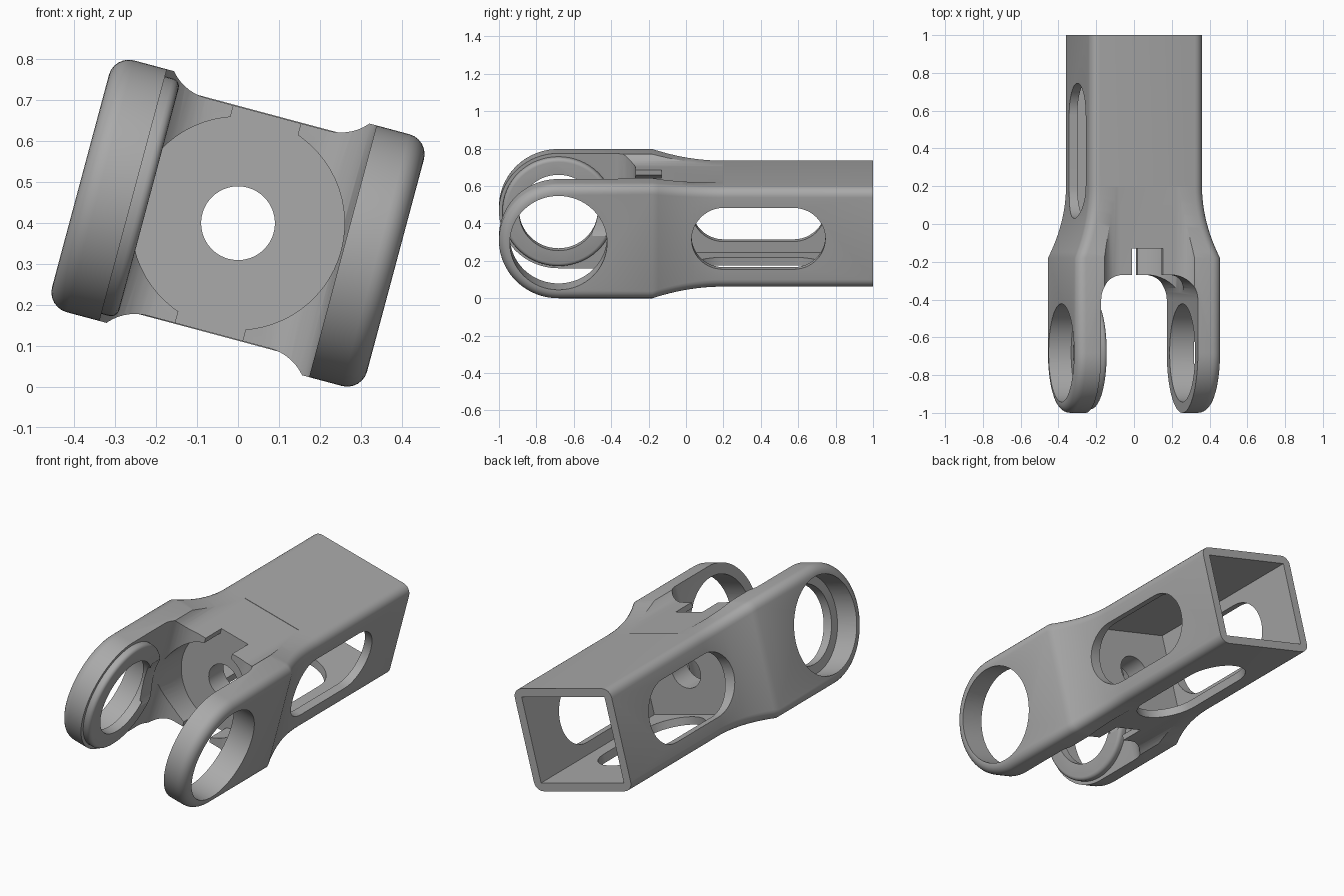
import bpy, bmesh
from math import sin, cos, pi, sqrt, radians
from mathutils import Matrix

if "Cube" in bpy.data.objects:
    bpy.data.objects.remove(bpy.data.objects["Cube"])

# Material
grey = bpy.data.materials.new("metal grey")
grey.use_nodes = True
GREY = (0.4, 0.4, 0.4, 1)
grey.diffuse_color = GREY
grey.node_tree.nodes["Principled BSDF"].inputs["Base Color"].default_value = GREY

# Main sizes
ARM_U, ARM_W = 0.398, 0.318       # half width and half height at the fork
BODY_U, BODY_W = 0.31, 0.277      # half width and half height of the tube
EYE_Y = ARM_W - 1
WALL, ROUND = 0.045, 0.05


def make(name, bm):
    bmesh.ops.recalc_face_normals(bm, faces=bm.faces)
    mesh = bpy.data.meshes.new(name)
    bm.to_mesh(mesh)
    bm.free()
    ob = bpy.data.objects.new(name, mesh)
    bpy.context.collection.objects.link(ob)
    mesh.materials.append(grey)
    return ob


def prism(name, points, axis, lo, hi):
    """Extrude a 2D outline along x, y or z."""
    place = {"x": lambda a, b, t: (t, a, b),
             "y": lambda a, b, t: (a, t, b),
             "z": lambda a, b, t: (a, b, t)}[axis]
    bm = bmesh.new()
    low, high = [[bm.verts.new(place(a, b, t)) for a, b in points] for t in (lo, hi)]
    bm.faces.new(low)
    bm.faces.new(high)
    for i in range(len(points)):
        j = (i + 1) % len(points)
        bm.faces.new((low[i], low[j], high[j], high[i]))
    return make(name, bm)


def arc(ca, cb, r, start, end, n):
    return [(ca + r * cos(start + (end - start) * i / n),
             cb + r * sin(start + (end - start) * i / n)) for i in range(n + 1)]


def circle(ca, cb, r):
    return arc(ca, cb, r, 0, 2 * pi, 64)[:-1]


def rect(a0, a1, b0, b1):
    return [(a0, b0), (a1, b0), (a1, b1), (a0, b1)]


def combine(target, tool, operation="DIFFERENCE"):
    tool.hide_render = True
    mod = target.modifiers.new("combine", "BOOLEAN")
    mod.operation, mod.solver, mod.object = operation, "EXACT", tool
    bpy.context.view_layer.objects.active = target
    bpy.ops.object.modifier_apply(modifier=mod.name)
    bpy.data.objects.remove(tool)


def flare(y):
    """1 at the fork, easing to 0 along the tube."""
    return min(1, max(0, (0.2 - y) / 0.38)) ** 2


def outer_block():
    """Solid outside shape: rounded fork end flaring down to the tube."""
    straight = [1, 0.2] + [0.2 - 0.38 * i / 12 for i in range(1, 13)]
    arc_n, fillet_n = 28, 6

    def ring(bm, side, t):
        inset, shrink = ROUND * (1 - sin(t)), ROUND * (1 - cos(t))
        top = [(y, BODY_W + (ARM_W - BODY_W) * flare(y) - shrink) for y in straight]
        top += [(EYE_Y - (ARM_W - shrink) * sin(a), (ARM_W - shrink) * cos(a))
                for a in [pi / 2 * i / arc_n for i in range(arc_n)]]
        outline = top + [(EYE_Y - ARM_W + shrink, 0)] + [(y, -w) for y, w in reversed(top)]
        return [bm.verts.new((side * (BODY_U + (ARM_U - BODY_U) * flare(y) - inset), y, w))
                for y, w in outline]

    bm = bmesh.new()
    steps = [pi / 2 * i / fillet_n for i in range(fillet_n + 1)]
    rings = [ring(bm, -1, t) for t in reversed(steps)] + [ring(bm, 1, t) for t in steps]
    n = len(rings[0])
    for r, s in zip(rings, rings[1:]):
        for i in range(n - 1):
            bm.faces.new((r[i], r[i + 1], s[i + 1], s[i]))
    for r in (rings[0], rings[-1]):
        for i in range(n // 2):
            quad = [r[i], r[i + 1], r[n - 2 - i], r[n - 1 - i]]
            bm.faces.new(list(dict.fromkeys(quad)))
    bm.faces.new([r[0] for r in rings] + [r[-1] for r in reversed(rings)])
    return make("clevis_bracket", bm)


bracket = outer_block()

# Shallow blended channels between the arms, above and below
for s in (1, -1):
    blend = arc(0.155, 0.395, 0.12, -pi / 2, -0.6, 8)
    blend += [(0.265, 0.36), (0.265, 0.5)]
    pts = [(u, s * w) for u, w in blend] + [(-u, s * w) for u, w in reversed(blend)]
    combine(bracket, prism("channel_cutter", pts, "y", -1.2, 0.195))

# Fork slot with rounded inner corners
right = [(0.265, -1.2)] + arc(0.135, -0.4, 0.13, 0, pi / 2, 10)
slot = right + [(-u, y) for u, y in reversed(right)]
combine(bracket, prism("slot_cutter", slot, "z", -0.6, 0.6))

# Boss ring on the inside of the right arm
boss = prism("boss", circle(EYE_Y, 0, 0.3), "x", -0.3, -0.225)
bm = bmesh.new()
bm.from_mesh(boss.data)
rim = [e for e in bm.edges if all(v.co.x > -0.23 for v in e.verts)]
bmesh.ops.bevel(bm, geom=rim, offset=0.02, segments=4, affect="EDGES", profile=0.5)
bm.to_mesh(boss.data)
bm.free()
combine(bracket, boss, "UNION")

# Round pocket, straight notch and centre hole in the web
combine(bracket, prism("pocket_cutter", circle(0, 0, 0.26), "y", -0.5, -0.13))
combine(bracket, prism("notch_cutter", rect(-0.085, 0.085, -0.5, 0.5), "y", -0.5, -0.13))
combine(bracket, prism("centre_hole_cutter", circle(0, 0, 0.09), "y", -0.4, 0.2))

# Hollow tube, open at the back
iu, iw = BODY_U - WALL, BODY_W - WALL
combine(bracket, prism("tube_cutter", rect(-iu, iu, -iw, iw), "y", 0, 1.2))

# Eye holes: plain on the left, stepped on the right
eye = circle(EYE_Y, 0, 0.26)
combine(bracket, prism("left_eye_cutter", eye, "x", 0.1, 0.6))
combine(bracket, prism("right_eye_cutter", eye, "x", -0.6, -0.275))
combine(bracket, prism("right_lip_cutter", circle(EYE_Y, 0, 0.21), "x", -0.6, -0.1))

# Long windows in both sides and the underside
window = arc(0.575, 0, 0.17, -pi / 2, pi / 2, 24) + arc(0.2, 0, 0.17, pi / 2, 3 * pi / 2, 24)
combine(bracket, prism("side_window_cutter", window, "x", -0.6, 0.6))
combine(bracket, prism("bottom_window_cutter", [(b, a) for a, b in window], "z", -0.6, 0))

# Tilt about the long axis and stand on the ground
bracket.data.transform(Matrix.Rotation(radians(15), 4, "Y"))
bracket.data.transform(Matrix.Translation((0, 0, -min(v.co.z for v in bracket.data.vertices))))

bpy.ops.object.select_all(action="DESELECT")
bracket.select_set(True)
bpy.context.view_layer.objects.active = bracket
bpy.ops.object.shade_smooth_by_angle(angle=radians(30))
